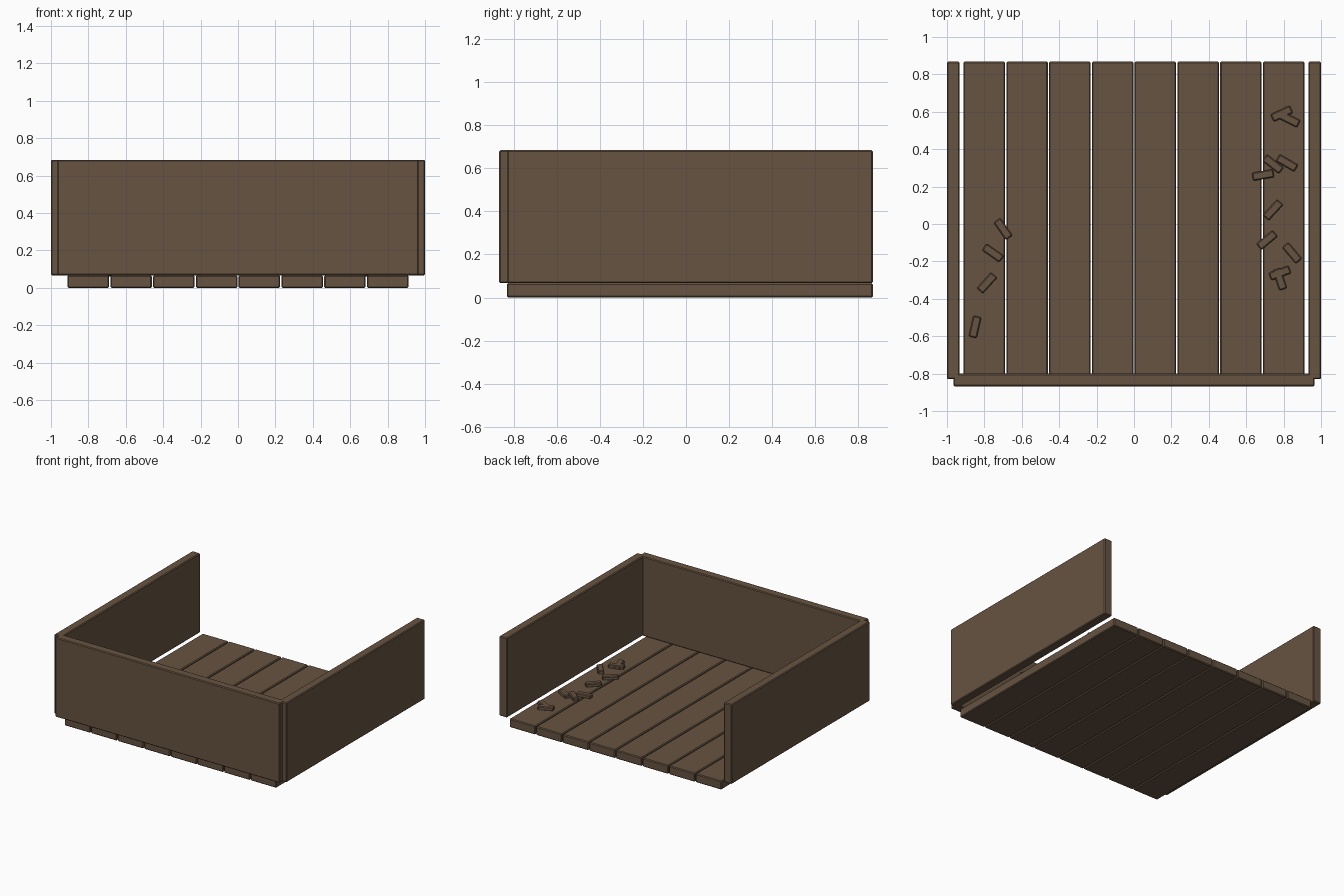
import bpy
import math

if "Cube" in bpy.data.objects:
    bpy.data.objects.remove(bpy.data.objects["Cube"])

wood = bpy.data.materials.new("brown_wood")
wood.diffuse_color = (0.135, 0.087, 0.054, 1)
wood.use_nodes = True
wood.node_tree.nodes["Principled BSDF"].inputs["Base Color"].default_value = wood.diffuse_color


def box(name, lo, hi, bevel=0.006, angle=0.0):
    """Bevelled box between two corners, turned about z."""
    bpy.ops.mesh.primitive_cube_add(
        size=1, location=[(a + b) / 2 for a, b in zip(lo, hi)])
    ob = bpy.context.object
    ob.name = name
    ob.scale = [b - a for a, b in zip(lo, hi)]
    bpy.ops.object.transform_apply(location=False, rotation=False, scale=True)
    ob.rotation_euler.z = math.radians(angle)
    mod = ob.modifiers.new("soft_edges", "BEVEL")
    mod.width = bevel
    mod.segments = 1
    ob.data.materials.append(wood)
    return ob


# Floor planks
PITCH, WIDTH, TOP = 0.2287, 0.222, 0.067
for i in range(8):
    x = (i - 3.5) * PITCH
    box(f"floor_plank_{i + 1}", (x - WIDTH / 2, -0.832, 0),
        (x + WIDTH / 2, 0.868, TOP))

# Side walls and front wall
box("left_wall", (-1, -0.83, TOP), (-0.932, 0.868, 0.685))
box("right_wall", (0.932, -0.83, TOP), (1, 0.868, 0.685))
box("front_wall", (-0.965, -0.868, TOP), (0.965, -0.8, 0.685))

# Loose wood chips on the floor: x, y, angle
chips = [
    (0.79, 0.59, 25), (0.83, 0.56, -27), (0.743, 0.32, -38),
    (0.818, 0.326, -30), (0.69, 0.262, 10), (0.743, 0.075, 47),
    (0.711, -0.086, 40), (0.845, -0.155, -50), (0.78, -0.262, 20),
    (0.78, -0.295, -72), (-0.70, -0.027, -55), (-0.754, -0.155, -35),
    (-0.786, -0.315, 48), (-0.85, -0.55, 77),
]
for i, (x, y, a) in enumerate(chips):
    box(f"wood_chip_{i + 1}", (x - 0.057, y - 0.022, TOP - 0.005),
        (x + 0.057, y + 0.022, TOP + 0.026), 0.006, a)
